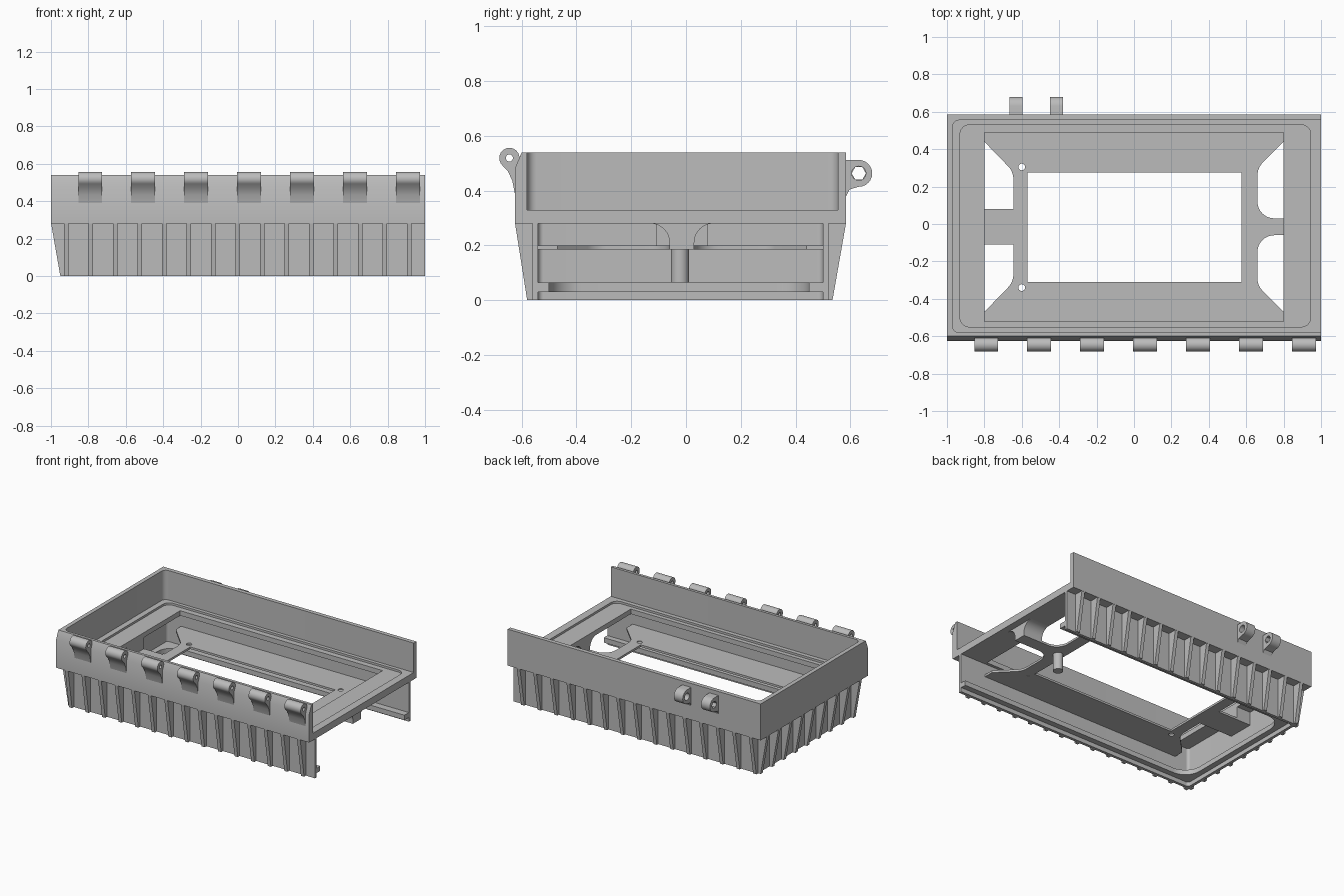
import bpy, bmesh, math
from mathutils import Matrix, Vector

cube = bpy.data.objects.get("Cube")
if cube:
    bpy.data.objects.remove(cube)

grey = bpy.data.materials.new("plain grey")
grey.use_nodes = True
grey.diffuse_color = (0.5, 0.5, 0.5, 1)
grey.node_tree.nodes["Principled BSDF"].inputs["Base Color"].default_value = (0.5, 0.5, 0.5, 1)

ALONG_Z = Matrix.Identity(4)
ALONG_X = Matrix(((0, 0, 1, 0), (1, 0, 0, 0), (0, 1, 0, 0), (0, 0, 0, 1)))   # profile in (y, z)
ALONG_Y = Matrix(((1, 0, 0, 0), (0, 0, 1, 0), (0, 1, 0, 0), (0, 0, 0, 1)))   # profile in (x, z)
parts = []


def fillet(points, steps=8):
    """Outline whose points may carry a third value, the corner radius."""
    out = []
    for i, p in enumerate(points):
        c = Vector(p[:2])
        if len(p) < 3:
            out.append(c)
            continue
        a = (Vector(points[i - 1][:2]) - c).normalized()
        b = (Vector(points[(i + 1) % len(points)][:2]) - c).normalized()
        half = a.angle(b) / 2
        centre = c + (a + b).normalized() * (p[2] / math.sin(half))
        start = c + a * (p[2] / math.tan(half)) - centre
        end = c + b * (p[2] / math.tan(half)) - centre
        sweep = start.angle_signed(end)
        for k in range(steps + 1):
            out.append(centre + Matrix.Rotation(-sweep * k / steps, 2) @ start)
    return out


def circle(x, y, r, n=24):
    return [(x + r * math.cos(2 * math.pi * i / n), y + r * math.sin(2 * math.pi * i / n)) for i in range(n)]


def rect(x0, x1, y0, y1, r=None):
    tail = (r,) if r else ()
    return [(x, y) + tail for x, y in ((x0, y0), (x1, y0), (x1, y1), (x0, y1))]


def extrude(name, outline, lo, hi, axes=ALONG_Z, holes=()):
    """Extrude a flat outline with holes from lo to hi."""
    curve = bpy.data.curves.new(name, "CURVE")
    curve.dimensions = "2D"
    curve.fill_mode = "BOTH"
    curve.extrude = (hi - lo) / 2
    for loop in (outline, *holes):
        pts = fillet(loop)
        spline = curve.splines.new("POLY")
        spline.points.add(len(pts) - 1)
        for sp, p in zip(spline.points, pts):
            sp.co = (p[0], p[1], 0, 1)
        spline.use_cyclic_u = True
    temp = bpy.data.objects.new(name + "_profile", curve)
    mesh = bpy.data.meshes.new_from_object(temp)
    bpy.data.objects.remove(temp)
    bm = bmesh.new()
    bm.from_mesh(mesh)
    bmesh.ops.remove_doubles(bm, verts=bm.verts, dist=1e-5)
    bmesh.ops.transform(bm, matrix=axes @ Matrix.Translation((0, 0, (lo + hi) / 2)), verts=bm.verts)
    bmesh.ops.recalc_face_normals(bm, faces=bm.faces)
    bm.to_mesh(mesh)
    bm.free()
    mesh.name = name
    mesh.materials.clear()
    mesh.materials.append(grey)
    obj = bpy.data.objects.new(name, mesh)
    bpy.context.collection.objects.link(obj)
    parts.append(obj)
    return obj


def three_sided(name, x0, y0, y1, ix, iy0, iy1, r, lo, hi):
    """Wall round the front, back and closed end, open at the cut end."""
    extrude(name, [(1, y1), (x0, y1), (x0, y0), (1, y0),
                   (1, iy0), (ix, iy0, r), (ix, iy1, r), (1, iy1)], lo, hi)


# Walls and the inner lip round the bottom
three_sided("upper_wall", -1, -0.6, 0.585, -0.97, -0.58, 0.555, 0.035, 0.28, 0.54)
three_sided("lower_wall", -0.93, -0.56, 0.52, -0.91, -0.54, 0.50, 0.02, 0, 0.285)
three_sided("bottom_lip", -0.92, -0.55, 0.51, -0.87, -0.50, 0.45, 0.12, 0.03, 0.065)
extrude("front_skin", [(-0.59, 0.28), (-0.625, 0.28), (-0.625, 0.48), (-0.6, 0.54), (-0.59, 0.54)],
        -1, 1, ALONG_X)

# Ledge with a shallow step and a rectangular opening
opening = rect(-0.8, 0.8, -0.52, 0.49)
extrude("ledge", rect(-0.99, 1, -0.6, 0.575), 0.28, 0.315, holes=[opening])
extrude("ledge_rim", rect(-0.99, 1, -0.6, 0.575), 0.315, 0.33,
        holes=[rect(-0.93, 0.945, -0.55, 0.53, 0.05)])

# Tray with window, notched ends and screw holes
tray = [(0.8, 0.505), (0.8, 0.44), (0.66, 0.30, 0.1), (0.66, 0.03, 0.09), (0.81, 0.03),
        (0.81, -0.06), (0.66, -0.06, 0.09), (0.66, -0.33, 0.1), (0.8, -0.47), (0.8, -0.545),
        (-0.8, -0.545), (-0.8, -0.47), (-0.645, -0.31, 0.1), (-0.645, -0.11), (-0.92, -0.11),
        (-0.92, 0.08), (-0.645, 0.08), (-0.645, 0.28, 0.1), (-0.8, 0.44), (-0.8, 0.505)]
screws = [circle(x, y, 0.018, 16) for x, y in ((-0.6, 0.305), (-0.6, -0.34), (0.605, 0.295), (0.605, -0.34))]
extrude("tray", tray, 0.185, 0.2, holes=[rect(-0.57, 0.575, -0.31, 0.275)] + screws)
for i, y in enumerate((0.295, -0.34)):
    extrude(f"screw_plug_{i}", circle(0.605, y, 0.019, 16), 0.186, 0.195)

# Supports between tray and ledge
extrude("flared_neck", [(-0.06, 0.185), (0.03, 0.185), (0.03, 0.28, 0.07), (0.11, 0.28),
                        (0.11, 0.285), (-0.14, 0.285), (-0.14, 0.28), (-0.06, 0.28, 0.07)],
        0.8, 0.95, ALONG_X)
extrude("end_support", rect(-0.92, -0.8, -0.11, 0.08), 0.185, 0.285)
extrude("tray_post", circle(0.62, -0.022, 0.033), 0.065, 0.19)

# Tapered ribs on the three outer sides
front_rib = [(-0.55, 0), (-0.58, 0), (-0.625, 0.285), (-0.55, 0.285)]
back_rib = [(0.51, 0), (0.535, 0), (0.585, 0.285), (0.51, 0.285)]
end_rib = [(-0.92, 0), (-0.95, 0), (-1, 0.285), (-0.92, 0.285)]
for i in range(15):
    x = -0.918 + 0.131 * i
    extrude(f"front_rib_{i}", front_rib, x - 0.0125, x + 0.0125, ALONG_X)
    extrude(f"back_rib_{i}", back_rib, x - 0.0125, x + 0.0125, ALONG_X)
for i in range(9):
    y = -0.546 + 0.131 * i
    extrude(f"end_rib_{i}", end_rib, y - 0.0125, y + 0.0125, ALONG_Y)

# Front hinge knuckles, each blended down into the wall
arc = [(-0.645 + 0.037 * math.cos(math.radians(a)), 0.519 + 0.037 * math.sin(math.radians(a)))
       for a in range(0, 226, 15)]
knuckle = [(-0.608, 0.39)] + arc + [(-0.65, 0.47), (-0.634, 0.435), (-0.625, 0.39)]
for i in range(7):
    x = -0.79 + 0.283 * i
    extrude(f"hinge_knuckle_{i}", knuckle, x - 0.064, x + 0.064, ALONG_X, [circle(-0.645, 0.519, 0.013, 16)])

# Back latch lugs
arc = [(0.631 + 0.049 * math.cos(math.radians(a)), 0.463 + 0.049 * math.sin(math.radians(a)))
       for a in range(-90, 91, 15)]
lug = arc + [(0.575, 0.512), (0.575, 0.38), (0.585, 0.38), (0.597, 0.404)]
for name, x, sides in (("outer", -0.63, 6), ("inner", -0.415, 24)):
    extrude(f"{name}_latch_lug", lug, x - 0.035, x + 0.035, ALONG_X, [circle(0.631, 0.463, 0.026, sides)])

# Smooth rounded surfaces, keep edges sharp
bpy.ops.object.select_all(action="DESELECT")
for obj in parts:
    obj.select_set(True)
bpy.context.view_layer.objects.active = parts[0]
bpy.ops.object.shade_smooth_by_angle(angle=math.radians(30))
